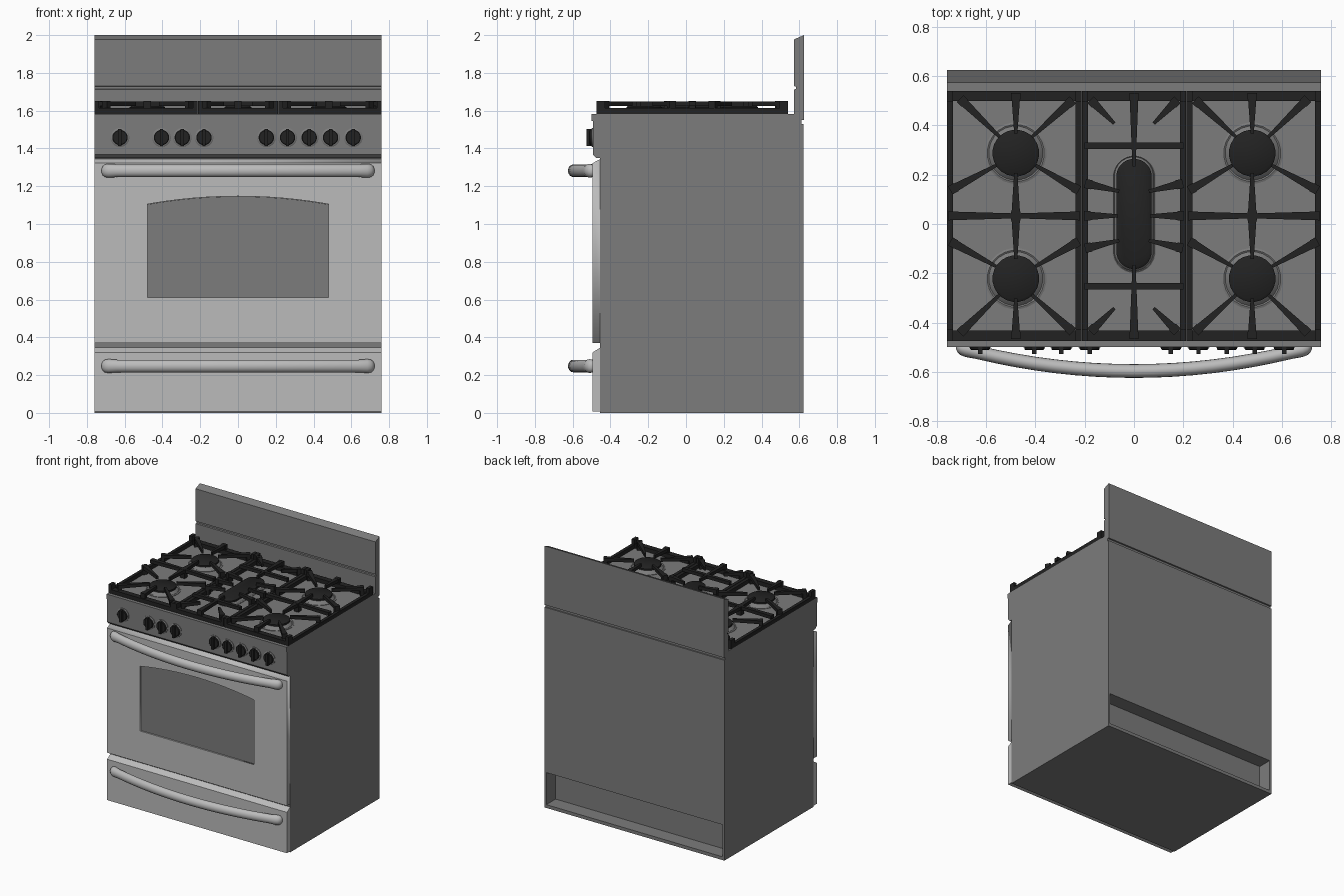
import bpy, bmesh, math
from mathutils import Vector

if "Cube" in bpy.data.objects:
    bpy.data.objects.remove(bpy.data.objects["Cube"])


def material(name, r, g, b):
    m = bpy.data.materials.new(name)
    m.diffuse_color = (r, g, b, 1)
    m.use_nodes = True
    m.node_tree.nodes["Principled BSDF"].inputs["Base Color"].default_value = m.diffuse_color
    return m


STEEL = material("dark_steel", 0.20, 0.20, 0.20)
LIGHT = material("light_steel", 0.50, 0.50, 0.50)
BLACK = material("black_iron", 0.016, 0.016, 0.016)


def finish(name, bm, mat, smooth=False):
    bmesh.ops.recalc_face_normals(bm, faces=bm.faces)
    me = bpy.data.meshes.new(name)
    bm.to_mesh(me)
    bm.free()
    me.materials.append(mat)
    ob = bpy.data.objects.new(name, me)
    bpy.context.collection.objects.link(ob)
    if smooth:
        bpy.ops.object.select_all(action='DESELECT')
        ob.select_set(True)
        bpy.context.view_layer.objects.active = ob
        bpy.ops.object.shade_smooth_by_angle(angle=math.radians(40))
    return ob


def side_prism(name, yz, x0, x1, mat):
    """Extrude a (y, z) profile along x."""
    bm = bmesh.new()
    f = bm.faces.new([bm.verts.new((x0, y, z)) for y, z in yz])
    r = bmesh.ops.extrude_face_region(bm, geom=[f])
    for v in r["geom"]:
        if isinstance(v, bmesh.types.BMVert):
            v.co.x = x1
    return finish(name, bm, mat)


def box(name, x0, x1, y0, y1, z0, z1, mat):
    return side_prism(name, [(y0, z0), (y1, z0), (y1, z1), (y0, z1)], x0, x1, mat)


def bridge(bm, rings):
    """Skin a list of vertex rings and cap both ends."""
    n = len(rings[0])
    for a, b in zip(rings, rings[1:]):
        for i in range(n):
            bm.faces.new((a[i], a[(i + 1) % n], b[(i + 1) % n], b[i]))
    bm.faces.new(rings[0])
    bm.faces.new(rings[-1])


def lathe(name, profile, loc, mat, stretch=0.0, n=24, rot=0.0):
    """Revolve (radius, z); stretch pulls the halves apart into an oval."""
    bm = bmesh.new()
    rings = []
    for r, z in profile:
        ring = []
        for i in range(n):
            a = math.tau * (i + 0.5) / n
            y = r * math.sin(a)
            ring.append(bm.verts.new((r * math.cos(a), y + math.copysign(stretch, y), z)))
        rings.append(ring)
    bridge(bm, rings)
    ob = finish(name, bm, mat, True)
    ob.location = loc
    ob.rotation_euler.x = rot
    return ob


def bar(bm, p, q, w0, w1, z0, z1):
    """Tapered flat bar from p to q in plan."""
    p, q = Vector(p), Vector(q)
    d = (q - p).normalized()
    s = Vector((-d.y, d.x))
    plan = [p + s * w0 / 2, p - s * w0 / 2, q - s * w1 / 2, q + s * w1 / 2]
    bridge(bm, [[bm.verts.new((c.x, c.y, z)) for c in plan] for z in (z0, z1)])


W = 0.76
# Body with the open recess low at the back
side_prism("oven_body", [(-0.455, 0), (0.622, 0), (0.622, 0.025), (0.51, 0.025), (0.51, 0.27),
                         (0.622, 0.27), (0.622, 1.53), (0.612, 1.53), (0.612, 1.545), (-0.455, 1.545)],
           -W, W, STEEL)
for s, side in ((-1, "left"), (1, "right")):
    box("recess_cheek_" + side, s * W, s * (W - 0.015), 0.51, 0.622, 0.025, 0.27, STEEL)

# Cooktop, backsplash and control panel
box("cooktop", -W, W, -0.5, 0.612, 1.545, 1.583, STEEL)
side_prism("backsplash", [(0.573, 1.55), (0.573, 1.712), (0.583, 1.715), (0.583, 1.727), (0.573, 1.73),
                          (0.573, 1.978), (0.625, 2.0), (0.625, 1.55)], -W, W, STEEL)
side_prism("control_panel", [(-0.455, 1.35), (-0.475, 1.35), (-0.493, 1.368), (-0.493, 1.545),
                             (-0.455, 1.545)], -W, W, STEEL)

# Drawer with sloping top edge
side_prism("drawer", [(-0.455, 0.008), (-0.495, 0.008), (-0.495, 0.32), (-0.455, 0.345)], -W, W, LIGHT)


# Oven door: plate with an arched window opening
def arch(hw, z0, zs, zt, n=12):
    top = [(hw * (1 - 2 * i / n), zt - (zt - zs) * (1 - 2 * i / n) ** 2) for i in range(n + 1)]
    return [(-hw, z0), (hw, z0)] + top


cu = bpy.data.curves.new("oven_door", 'CURVE')
cu.dimensions = '2D'
cu.fill_mode = 'BOTH'
cu.extrude = 0.02
for pts in ([(-W, 0.37), (W, 0.37), (W, 1.343), (-W, 1.343)], arch(0.48, 0.61, 1.105, 1.147)):
    sp = cu.splines.new('POLY')
    sp.points.add(len(pts) - 1)
    for p, (x, z) in zip(sp.points, pts):
        p.co = (x, z, 0, 1)
    sp.use_cyclic_u = True
tmp = bpy.data.objects.new("door_outline", cu)
bpy.context.collection.objects.link(tmp)
dm = bpy.data.meshes.new_from_object(tmp.evaluated_get(bpy.context.evaluated_depsgraph_get()))
bm = bmesh.new()
bm.from_mesh(dm)
bmesh.ops.remove_doubles(bm, verts=bm.verts, dist=1e-5)
for v in bm.verts:
    x, z, d = v.co
    if z > 1.34 and d > 0:
        z = 1.322
    v.co = (x, -0.475 - d, z)
bpy.data.objects.remove(tmp)
bpy.data.meshes.remove(dm)
finish("oven_door", bm, LIGHT)

# Window glass set just behind the door face
bm = bmesh.new()
bridge(bm, [[bm.verts.new((x, y, z)) for x, z in arch(0.479, 0.611, 1.104, 1.146)] for y in (-0.486, -0.46)])
finish("door_window", bm, STEEL)

# Bowed handles
for name, zc in (("door_handle", 1.282), ("drawer_handle", 0.248)):
    bm = bmesh.new()
    xs = [(0.722, 0.3), (0.716, 0.65), (0.705, 0.9), (0.685, 1.0)]
    steps = [(-x, k) for x, k in xs] + [(-0.64 + 0.08 * i, 0.9) for i in range(17)] + xs[::-1]
    rings = []
    for x, k in steps:
        yc = -0.597 + 0.092 * (x / 0.7) ** 2
        rings.append([bm.verts.new((x, yc + 0.031 * k * math.cos(math.tau * i / 16),
                                    zc + 0.037 * k * math.sin(math.tau * i / 16))) for i in range(16)])
    bridge(bm, rings)
    finish(name, bm, LIGHT, True)

# Knobs
for i, x in enumerate((-0.625, -0.405, -0.295, -0.18, 0.15, 0.262, 0.377, 0.49, 0.61)):
    lathe(f"knob_ring_{i}", [(0.05, -0.005), (0.05, 0.004), (0.044, 0.008)], (x, -0.493, 1.458), STEEL,
          rot=math.pi / 2)
    lathe(f"knob_{i}", [(0.041, 0), (0.041, 0.014), (0.037, 0.018)], (x, -0.493, 1.458), BLACK,
          rot=math.pi / 2)
    box(f"knob_grip_{i}", x - 0.009, x + 0.009, -0.528, -0.5, 1.413, 1.503, BLACK)

# Burners: four round and one oval
CY = 0.033
burners = [(sx * 0.48, CY + sy * 0.255, 0.0, 0.095) for sx in (-1, 1) for sy in (-1, 1)]
burners.append((0, CY + 0.008, 0.152, 0.072))
for i, (x, y, st, r) in enumerate(burners):
    k = 0.03 if st == 0 else 0.016
    lathe(f"burner_base_{i}", [(r + k, 0), (r + k, 0.004), (r + k * 0.7, 0.007), (r + k * 0.5, 0.004),
                               (r + 0.004, 0.014), (r - 0.006, 0.022)], (x, y, 1.582), STEEL, st)
    lathe(f"burner_cap_{i}", [(r - 0.012, 0.018), (r, 0.024), (r, 0.036), (r - 0.01, 0.043)],
          (x, y, 1.582), BLACK, st)

# Grates: low frame, raised tapering fingers and feet
LO, HI = (1.583, 1.613), (1.624, 1.649)


def grate(name, frame, fingers, rails, mirror_x):
    bm = bmesh.new()
    x0, x1 = frame
    for x in (x0, x1):
        bar(bm, (x, CY - 0.508), (x, CY + 0.508), 0.024, 0.024, *LO)
    for sy in (-1, 1):
        bar(bm, (x0, CY + sy * 0.487), (x1, CY + sy * 0.487), 0.042, 0.042, *LO)
        for x in (x0, x1):  # corner feet
            bar(bm, (x - 0.012, CY + sy * 0.485), (x + 0.012, CY + sy * 0.485), 0.046, 0.046, 1.583, 1.65)
        for sx in mirror_x:
            for (ax, ay), (bx, by) in fingers:
                a, b = Vector((sx * ax, CY + sy * ay)), Vector((sx * bx, CY + sy * by))
                bar(bm, a, b, 0.036, 0.013, *HI)
                d = (b - a).normalized() * 0.018
                bar(bm, a - d * 0.5, a + d, 0.038, 0.038, 1.583, 1.65)
    for p, q, w0, w1 in rails:
        bar(bm, (p[0], CY + p[1]), (q[0], CY + q[1]), w0, w1, *HI)
    finish(name, bm, BLACK)


corner_fingers = [((0.48, 0.49), (0.48, 0.335)), ((0.48, 0.0), (0.48, 0.175)),
                  ((0.70, 0.47), (0.545, 0.32)), ((0.255, 0.465), (0.415, 0.32)),
                  ((0.738, 0.108), (0.56, 0.205)), ((0.232, 0.108), (0.40, 0.205))]
for s, side in ((-1, "left"), (1, "right")):
    rails = [((s * 0.755, 0), (s * 0.48, 0), 0.036, 0.02), ((s * 0.22, 0), (s * 0.48, 0), 0.036, 0.02)]
    grate("grate_" + side, (s * 0.748, s * 0.226), corner_fingers, rails, (s,))
mid_fingers = [((0, 0.49), (0, 0.2)), ((0.195, 0.0), (0.065, 0.0)),
               ((0.19, 0.13), (0.06, 0.10)), ((0.17, 0.465), (0.08, 0.375))]
grate("grate_centre", (-0.199, 0.199), mid_fingers,
      [((-0.2, s * 0.285), (0.2, s * 0.285), 0.026, 0.026) for s in (-1, 1)], (-1, 1))
